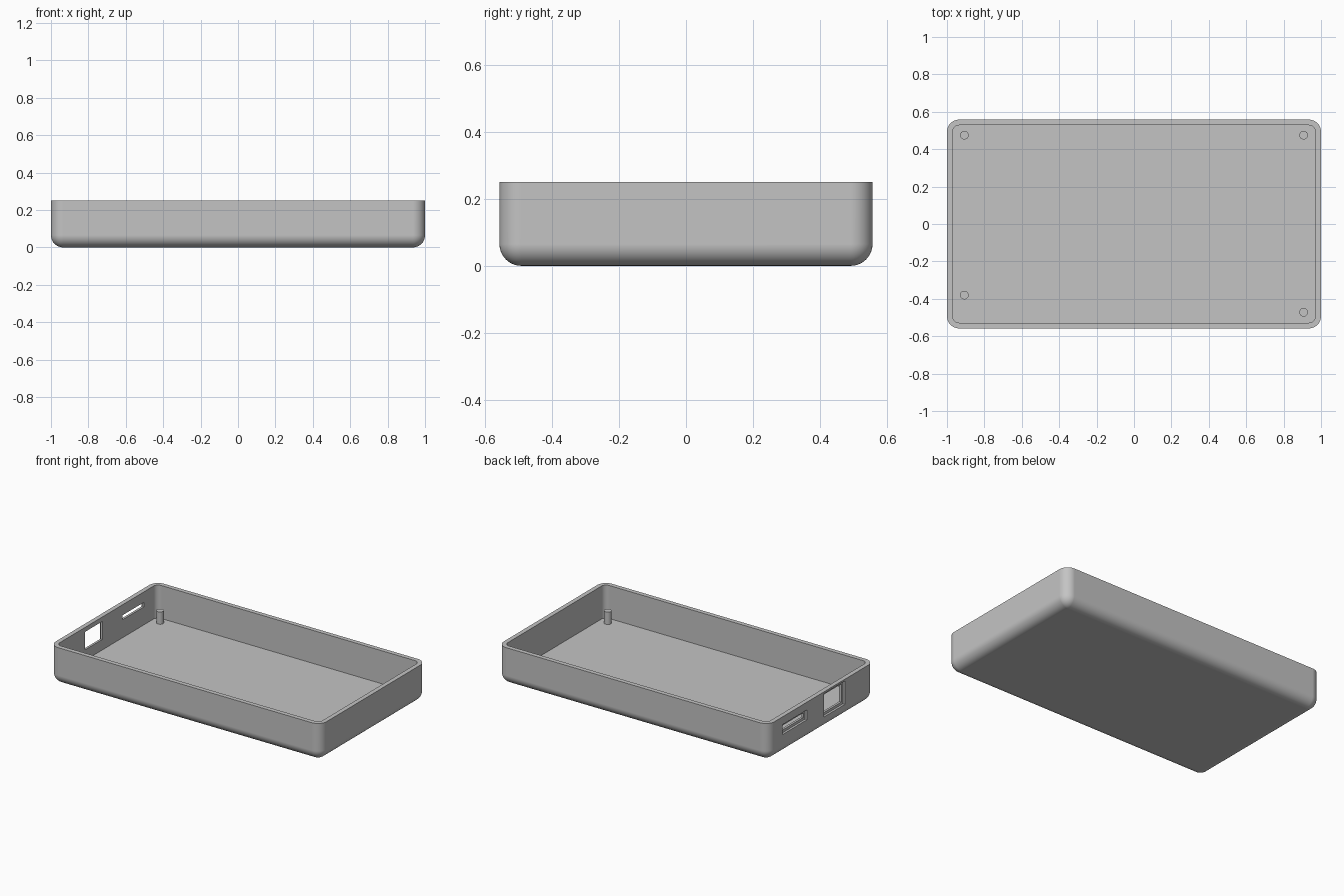
import bpy, bmesh
from math import sin, cos, pi

if "Cube" in bpy.data.objects:
    bpy.data.objects.remove(bpy.data.objects["Cube"])

HALF_X, HALF_Y, HEIGHT = 1.0, 0.558, 0.25
WALL, FLOOR, FILLET, SEG = 0.03, 0.03, 0.065, 10

grey = bpy.data.materials.new("plain grey")
grey.use_nodes = True
colour = (0.55, 0.55, 0.55, 1)
grey.diffuse_color = colour
grey.node_tree.nodes["Principled BSDF"].inputs["Base Color"].default_value = colour


def make_object(name, bm):
    bmesh.ops.recalc_face_normals(bm, faces=bm.faces)
    mesh = bpy.data.meshes.new(name)
    bm.to_mesh(mesh)
    bm.free()
    mesh.materials.append(grey)
    obj = bpy.data.objects.new(name, mesh)
    bpy.context.collection.objects.link(obj)
    return obj


def select_only(obj):
    bpy.ops.object.select_all(action="DESELECT")
    obj.select_set(True)
    bpy.context.view_layer.objects.active = obj


def rounded_ring(bm, inset, radius, z):
    """Rounded rectangle of vertices, counter-clockwise."""
    ring = []
    cx, cy = HALF_X - inset - radius, HALF_Y - inset - radius
    for k, (sx, sy) in enumerate([(1, 1), (-1, 1), (-1, -1), (1, -1)]):
        for i in range(SEG + 1):
            a = (k + i / SEG) * pi / 2
            ring.append(bm.verts.new((sx * cx + radius * cos(a),
                                      sy * cy + radius * sin(a), z)))
    return ring


def cut_box(target, y0, y1, z0, z1, x0, x1):
    """Cut a box-shaped opening through the target."""
    bm = bmesh.new()
    bmesh.ops.create_cube(bm, size=1)
    for v in bm.verts:
        v.co = ((x0 + x1) / 2 + v.co.x * (x1 - x0),
                (y0 + y1) / 2 + v.co.y * (y1 - y0),
                (z0 + z1) / 2 + v.co.z * (z1 - z0))
    cutter = make_object("cutter", bm)
    cutter.hide_render = True
    select_only(target)
    mod = target.modifiers.new("opening", "BOOLEAN")
    mod.operation, mod.solver, mod.object = "DIFFERENCE", "EXACT", cutter
    bpy.ops.object.modifier_apply(modifier=mod.name)
    bpy.data.objects.remove(cutter)


# Tray: filleted outside, rim, straight inside and flat floor
bm = bmesh.new()
rings = []
for i in range(SEG + 1):
    t = i / SEG * pi / 2
    r = max(FILLET * sin(t), 0.0005)
    rings.append(rounded_ring(bm, FILLET - r, r, FILLET * (1 - cos(t))))
rings.append(rounded_ring(bm, 0, FILLET, HEIGHT))
rings.append(rounded_ring(bm, WALL, FILLET - WALL, HEIGHT))
rings.append(rounded_ring(bm, WALL, FILLET - WALL, FLOOR))
for low, high in zip(rings, rings[1:]):
    n = len(low)
    for i in range(n):
        j = (i + 1) % n
        bm.faces.new((low[i], low[j], high[j], high[i]))
bm.faces.new(rings[0][::-1])
bm.faces.new(rings[-1])
tray = make_object("tray", bm)

# Port openings in the right end wall: shallow outer recess, then a through hole
STEP = 0.015 - HALF_X
for y0, y1, z0, z1, margin in [(-0.23, -0.045, 0.1, 0.22, 0.018),
                               (0.17, 0.395, 0.15, 0.18, 0.018)]:
    cut_box(tray, y0 - margin, y1 + margin, z0 - margin, z1 + margin, -1.1, STEP)
    cut_box(tray, y0, y1, z0, z1, -1.1, -0.9)

select_only(tray)
bpy.ops.object.shade_smooth_by_angle(angle=pi / 6)
weighted = tray.modifiers.new("even_shading", "WEIGHTED_NORMAL")
weighted.keep_sharp = True

# Mounting pegs standing on the floor
PEG_TOP = 0.112
for name, x, y in [("peg_back_right", -0.907, 0.475), ("peg_back_left", 0.907, 0.475),
                   ("peg_front_right", -0.907, -0.38), ("peg_front_left", 0.907, -0.472)]:
    bm = bmesh.new()
    bmesh.ops.create_cone(bm, cap_ends=True, segments=32, radius1=0.023,
                          radius2=0.023, depth=PEG_TOP - FLOOR + 0.005)
    bmesh.ops.translate(bm, verts=bm.verts, vec=(x, y, (PEG_TOP + FLOOR - 0.005) / 2))
    peg = make_object(name, bm)
    select_only(peg)
    bpy.ops.object.shade_smooth_by_angle(angle=pi / 6)
